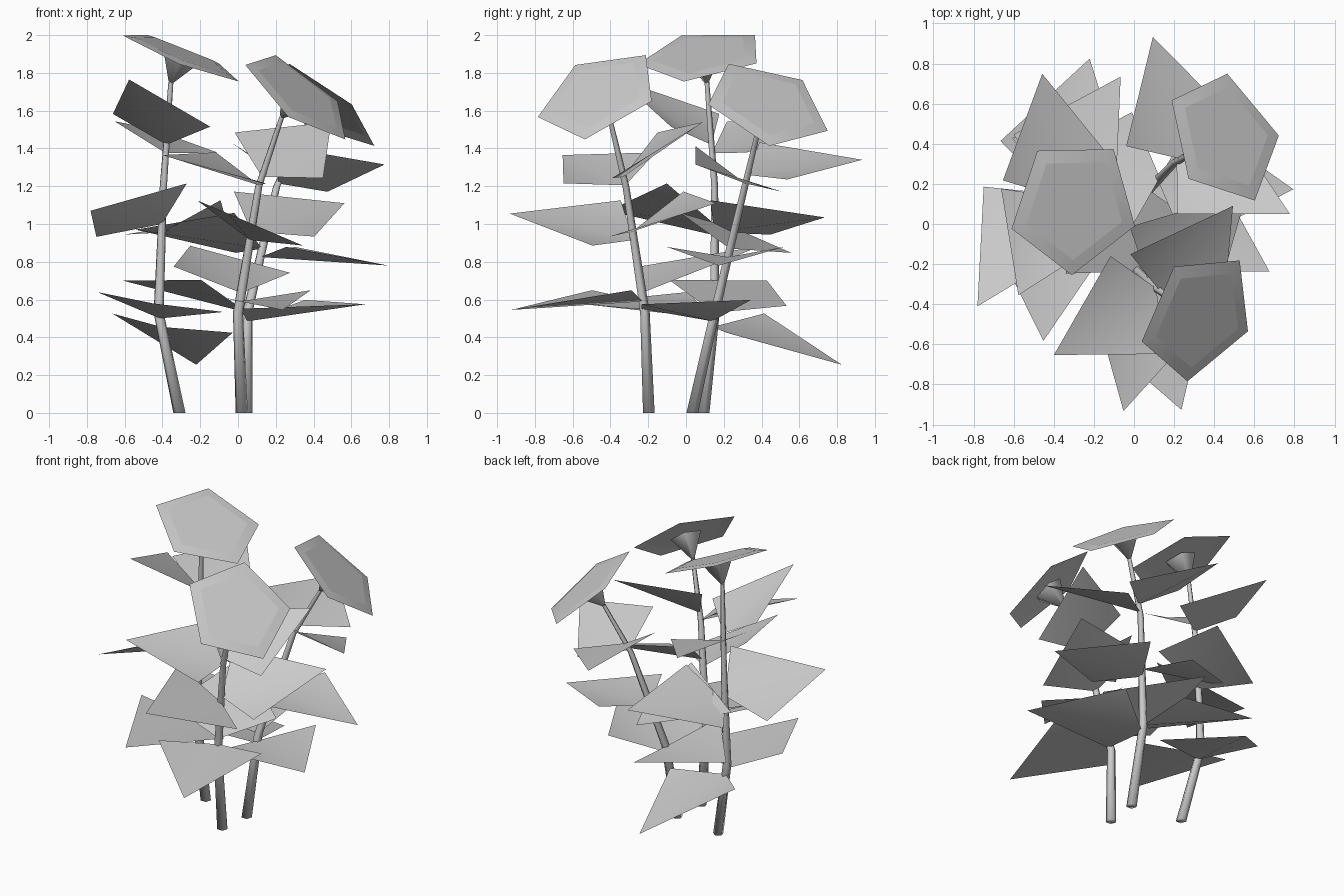
import bpy, math
from mathutils import Vector, Quaternion

if "Cube" in bpy.data.objects:
    bpy.data.objects.remove(bpy.data.objects["Cube"])


def make(name, verts, faces, smooth=True):
    mesh = bpy.data.meshes.new(name)
    mesh.from_pydata([tuple(v) for v in verts], [], faces)
    mesh.polygons.foreach_set("use_smooth", [smooth] * len(faces))
    ob = bpy.data.objects.new(name, mesh)
    bpy.context.collection.objects.link(ob)


def ring(center, axis, start, radius):
    return [center + Quaternion(axis, math.tau * i / 5) @ start * radius for i in range(5)]


def tube(name, path, radii, axis, start, capped=True):
    """Five-sided tube along a path, optionally closed at its first end."""
    verts = [v for p, r in zip(path, radii) for v in ring(p, axis, start, r)]
    faces = [(k + i, k + (i + 1) % 5, k + 5 + (i + 1) % 5, k + 5 + i)
             for k in range(0, len(verts) - 5, 5) for i in range(5)]
    make(name, verts, faces + [tuple(reversed(range(5)))] * capped)


def point_at(path, z):
    for a, b in zip(path, path[1:]):
        if z <= b.z:
            return a.lerp(b, (z - a.z) / (b.z - a.z))
    return path[-1]


def leaf(name, root, length, azimuth, rise, roll):
    """Kite leaf, widest near the root, sides folded up; positive roll lifts the left side."""
    flat = math.sqrt(length ** 2 - rise ** 2)
    a = math.radians(azimuth)
    d = Vector((math.cos(a) * flat, math.sin(a) * flat, rise))
    q = Quaternion(d.normalized(), math.radians(roll))
    side = q @ Vector((-math.sin(a), math.cos(a), 0))
    up = d.normalized().cross(side)
    mid = root + d * 0.23 + up * 0.095 * length
    half = side * 0.46 * length
    make(name, [root, mid - half, root + d, mid + half], [(0, 1, 2), (0, 2, 3)])


# Plant: stem spots at three heights, flower (centre, lean x/y, spin),
# leaf pairs (azimuth, rise, roll) under the height of the upper leaf
plants = {
    "left": ([(-.31, .09), (-.42, .15), (-.395, .15)],
             [(-.30, .09, 1.89), (.4, -.14), 200],
             {1.42: [(-112, .345, -8), (97, .13, 17)],
              1.0: [(-124, .07, 27), (60, .08, -17)],
              .5: [(-93, .08, -9), (75, -.2, 9)]}),
    "front": ([(.02, -.2), (0, -.22), (.11, -.32)],
              [(.32, -.46, 1.68), (.79, -.48), 116],
              {1.25: [(49, .29, 28), (-147, .16, -17)],
               .96: [(42, .15, 23), (-100, .14, -23)],
               .635: [(113, .25, 3), (-72, -.045, 0)]}),
    "right": ([(.045, .03), (.05, .15), (.205, .31)],
              [(.45, .43, 1.63), (.78, .39), 229],
              {1.26: [(103, .08, 20), (-25, .1, -25)],
               .87: [(176, .1, 20), (-4, -.045, 0)],
               .53: [(157, .17, 12), (-31, .09, 4)]}),
}

for plant, (spots, (center, lean, spin), levels) in plants.items():
    # flower: faintly domed pentagon with a small cone beneath it
    c, slope, a = Vector(center), Vector((*lean, 1)), math.radians(spin)
    n = slope.normalized()
    u = Vector((math.cos(a), math.sin(a), 0))
    u.z = -u.dot(slope)
    u.normalize()
    neck = c - n * 0.15
    inner = c + n * 0.012
    tube(plant + "_flower_rim", [c, inner], [.348, .27], n, u, False)
    make(plant + "_flower", ring(inner, n, u, .27), [tuple(range(5))])
    tube(plant + "_flower_base", [neck, c - n * 0.002], [.014, .105], n, u)

    # stem
    path = [Vector((*s, z)) for s, z in zip(spots, (0, .53, 1.2))] + [neck]
    tube(plant + "_stem", path, [.034, .028, .02, .014], Vector((0, 0, 1)), Vector((0, 1, 0)))

    # leaves, longer towards the ground, the second of a pair set a little lower
    for (z, pair), length in zip(levels.items(), (.63, .68, .735)):
        for i, numbers in enumerate(pair):
            leaf(f"{plant}_leaf_{round(z * 100)}_{i + 1}",
                 point_at(path, z - .045 * i), length, *numbers)
